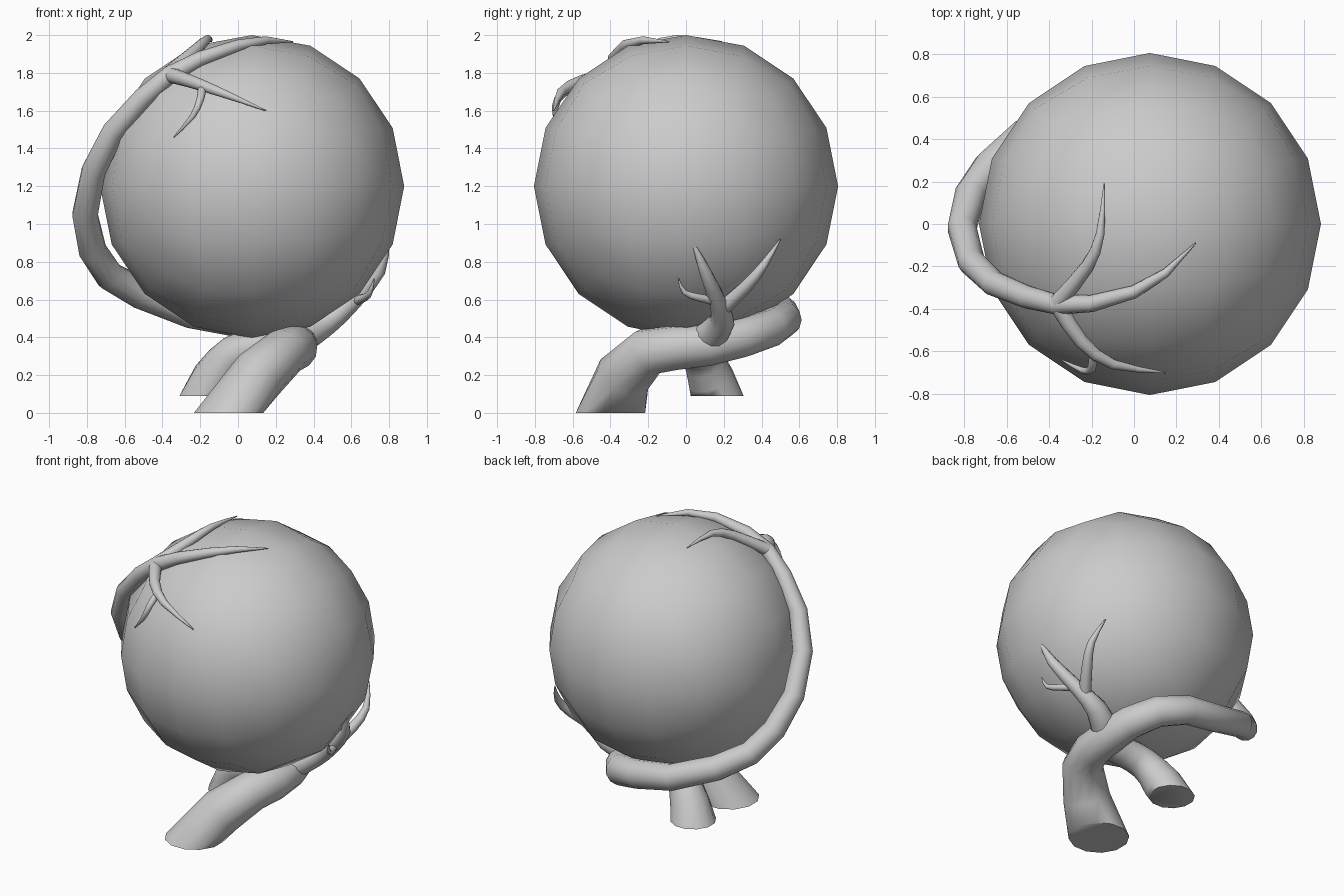
import bpy, bmesh, math
from mathutils import Vector

CENTER = Vector((0.075, 0, 1.2))
SIDES = 12


def finish(bm, name, angle=60):
    bmesh.ops.recalc_face_normals(bm, faces=bm.faces)
    me = bpy.data.meshes.new(name)
    bm.to_mesh(me)
    bm.free()
    ob = bpy.data.objects.new(name, me)
    bpy.context.collection.objects.link(ob)
    bpy.ops.object.select_all(action='DESELECT')
    ob.select_set(True)
    bpy.context.view_layer.objects.active = ob
    bpy.ops.object.shade_smooth_by_angle(angle=math.radians(angle))
    return ob


def smooth_path(pts, steps):
    # Catmull-Rom through (x, y, z, radius) points
    P = [Vector(p) for p in pts]
    P = [2 * P[0] - P[1]] + P + [2 * P[-1] - P[-2]]
    out = []
    for i in range(1, len(P) - 2):
        a, b, c, d = P[i - 1:i + 3]
        for s in range(steps):
            t = s / steps
            out.append(0.5 * (2 * b + (c - a) * t + (2 * a - 5 * b + 4 * c - d) * t ** 2
                              + (3 * b - a - 3 * c + d) * t ** 3))
    return out + [P[-2]]


def tube(name, pts, steps=2, flat_foot=False):
    path = smooth_path(pts, steps)
    pos = [p.to_3d() for p in path]
    bm = bmesh.new()
    rings, u, last = [], None, None
    for i, p in enumerate(pos):
        t = (pos[min(i + 1, len(pos) - 1)] - pos[max(i - 1, 0)]).normalized()
        if i == 0 and flat_foot:
            t = Vector((0, 0, 1))
        # carry the frame along the path without twisting
        u = t.orthogonal() if u is None else last.rotation_difference(t) @ u
        u = (u - t * u.dot(t)).normalized()
        last, v, r = t, t.cross(u), max(path[i][3], 0.003)
        rings.append([bm.verts.new(p + r * (u * math.cos(a) + v * math.sin(a)))
                      for a in (2 * math.pi * k / SIDES for k in range(SIDES))])
    for A, B in zip(rings, rings[1:]):
        for k in range(SIDES):
            j = (k + 1) % SIDES
            bm.faces.new((A[k], A[j], B[j], B[k]))
    bm.faces.new(rings[0])
    bm.faces.new(rings[-1])
    return finish(bm, name)


# Boulder: cube split 4 x 4 per side and rounded to a ball
bm = bmesh.new()
bmesh.ops.create_cube(bm, size=2)
for _ in range(2):
    bmesh.ops.subdivide_edges(bm, edges=bm.edges[:], cuts=1, use_grid_fill=True)
    for v in bm.verts:
        v.co.normalize()
for v in bm.verts:
    v.co = v.co * 0.805 + CENTER
    v.co.z = min(v.co.z, 2.0)
finish(bm, "boulder", 80)

# Main root: foot, under the ball, round the back, up the left and over the top
tube("main_root", [
    (-0.05, -0.40, 0.00, 0.19), (0.11, -0.33, 0.20, 0.148), (0.25, -0.20, 0.325, 0.128),
    (0.305, -0.05, 0.345, 0.118), (0.31, 0.12, 0.36, 0.112), (0.28, 0.30, 0.40, 0.105),
    (0.18, 0.45, 0.45, 0.10), (0.00, 0.52, 0.495, 0.093), (-0.25, 0.505, 0.535, 0.087),
    (-0.52, 0.41, 0.635, 0.083), (-0.68, 0.27, 0.725, 0.078), (-0.77, 0.14, 0.86, 0.075),
    (-0.81, -0.02, 1.05, 0.069), (-0.765, -0.18, 1.28, 0.065), (-0.66, -0.28, 1.49, 0.06),
    (-0.50, -0.345, 1.67, 0.055), (-0.36, -0.38, 1.79, 0.048), (-0.20, -0.375, 1.875, 0.04),
    (0.00, -0.32, 1.945, 0.031), (0.15, -0.23, 1.973, 0.021), (0.29, -0.09, 1.965, 0.003)],
    1, True)

# Second foot
tube("second_root", [
    (-0.17, 0.165, 0.09, 0.145), (-0.07, 0.10, 0.26, 0.11),
    (0.05, 0.06, 0.34, 0.10), (0.28, 0.05, 0.36, 0.09)], 2, True)

# Side shoots, listed as upper then lower
shoots = {
    "upper_shoot_back": [(-0.36, -0.37, 1.80, 0.04), (-0.22, -0.20, 1.925, 0.031),
                         (-0.16, -0.05, 1.98, 0.021), (-0.14, 0.19, 1.965, 0.003)],
    "upper_shoot_front": [(-0.36, -0.38, 1.79, 0.042), (-0.25, -0.55, 1.755, 0.034),
                          (-0.10, -0.66, 1.70, 0.024), (0.15, -0.70, 1.60, 0.003)],
    "upper_twig": [(-0.19, -0.61, 1.72, 0.022), (-0.20, -0.68, 1.66, 0.02),
                   (-0.24, -0.69, 1.57, 0.015), (-0.34, -0.64, 1.46, 0.003)],
    "lower_shoot_front": [(0.33, 0.12, 0.40, 0.09), (0.47, 0.19, 0.48, 0.068),
                          (0.60, 0.17, 0.58, 0.047), (0.75, 0.10, 0.75, 0.032),
                          (0.80, 0.03, 0.92, 0.003)],
    "lower_shoot_back": [(0.56, 0.19, 0.55, 0.04), (0.65, 0.32, 0.67, 0.033),
                         (0.69, 0.41, 0.78, 0.023), (0.65, 0.50, 0.92, 0.003)],
    "lower_twig": [(0.61, 0.17, 0.59, 0.025), (0.67, 0.07, 0.61, 0.021),
                   (0.70, -0.01, 0.64, 0.014), (0.72, -0.04, 0.71, 0.003)],
}
for name, pts in shoots.items():
    tube(name, pts)
